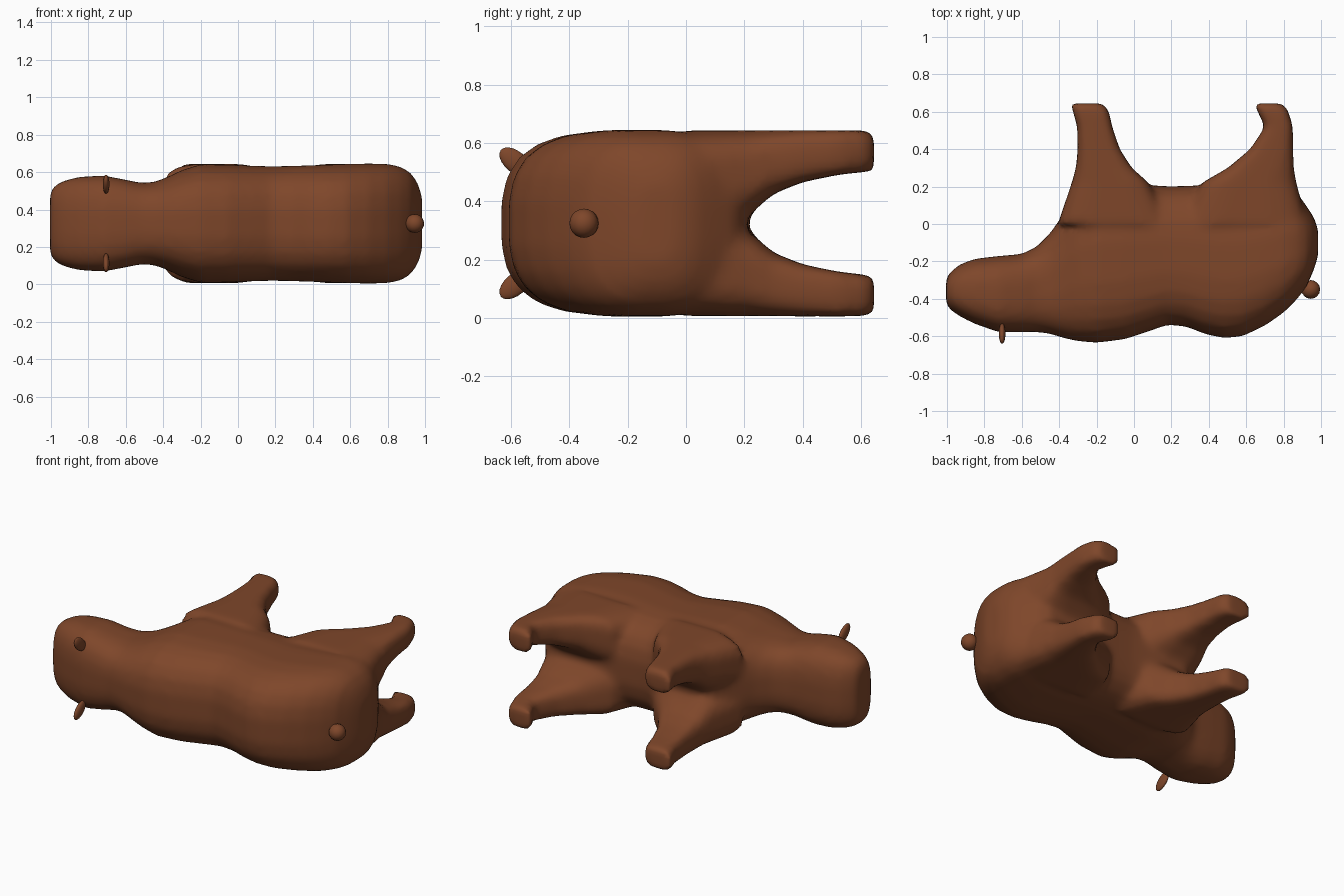
import bpy, bmesh
from math import cos, sin, pi, radians, copysign

if "Cube" in bpy.data.objects:
    bpy.data.objects.remove(bpy.data.objects["Cube"])

ZC = 0.325  # mid plane of the animal lying on its side
fur = bpy.data.materials.new("brown_fur")
fur.diffuse_color = (0.21, 0.062, 0.023, 1)
fur.use_nodes = True
fur.node_tree.nodes["Principled BSDF"].inputs["Base Color"].default_value = fur.diffuse_color


def ring(n, e):
    """Unit superellipse points."""
    f = lambda v: copysign(abs(v) ** (2 / e), v)
    return [(f(cos(2 * pi * (i + .5) / n)), f(sin(2 * pi * (i + .5) / n))) for i in range(n)]


def loft(bm, rings):
    rows = [[bm.verts.new(p) for p in r] for r in rings]
    n = len(rows[0])
    for a, b in zip(rows, rows[1:]):
        for i in range(n):
            bm.faces.new((a[i], a[(i + 1) % n], b[(i + 1) % n], b[i]))
    bm.faces.new(rows[0])
    bm.faces.new(rows[-1])


# Torso and head sections: x, back edge y, belly edge y, half width in z
torso = [
    (-1.005, -.43, -.29, .165), (-.98, -.46, -.255, .205), (-.93, -.495, -.215, .23),
    (-.85, -.535, -.185, .25), (-.72, -.58, -.17, .258), (-.6, -.58, -.16, .235),
    (-.52, -.578, -.12, .218), (-.45, -.587, -.05, .222), (-.38, -.61, .05, .248),
    (-.3, -.628, .17, .287), (-.2, -.637, .22, .318), (-.05, -.618, .22, .316),
    (.08, -.575, .21, .31), (.18, -.54, .203, .307), (.28, -.55, .205, .309),
    (.38, -.59, .21, .312), (.48, -.612, .21, .316), (.58, -.602, .21, .32),
    (.7, -.545, .21, .322), (.8, -.475, .21, .32), (.87, -.405, .17, .305),
    (.92, -.34, .10, .275), (.96, -.25, .04, .22), (.985, -.17, -.03, .14)]
# Leg sections: y, x min, x max, inner z offset, outer z offset
front_leg = [(.645, -.338, -.17, .178, .308), (.61, -.33, -.135, .175, .32),
             (.52, -.305, -.115, .165, .32), (.4, -.302, -.075, .14, .32),
             (.3, -.312, -.01, .1, .32), (.22, -.335, .08, .03, .32), (0, -.41, .2, -.02, .32)]
back_leg = [(.645, .64, .79, .178, .308), (.61, .655, .825, .175, .32),
            (.52, .7, .85, .165, .32), (.4, .62, .852, .14, .32),
            (.3, .5, .855, .1, .32), (.22, .36, .87, .03, .32), (0, .25, .93, -.02, .32)]

bm = bmesh.new()
loft(bm, [[(x, (y0 + y1) / 2 + (y1 - y0) / 2 * u, ZC + w * v) for u, v in ring(24, 2.9)]
          for x, y0, y1, w in torso])
for leg in (front_leg, back_leg):
    for s in (-1, 1):
        loft(bm, [[((a + b) / 2 + (b - a) / 2 * u, y, ZC + s * ((i + o) / 2 + (o - i) / 2 * v))
                   for u, v in ring(16, 3.6)] for y, a, b, i, o in leg])
bmesh.ops.recalc_face_normals(bm, faces=bm.faces)
mesh = bpy.data.meshes.new("body")
bm.to_mesh(mesh)
bm.free()
body = bpy.data.objects.new("body", mesh)
bpy.context.collection.objects.link(body)
mesh.materials.append(fur)

# Fuse the legs into the torso and soften the joins
rm = body.modifiers.new("fuse", 'REMESH')
rm.mode, rm.voxel_size, rm.use_smooth_shade = 'VOXEL', 0.022, True
sm = body.modifiers.new("soften", 'SMOOTH')
sm.factor, sm.iterations = 0.5, 6


def ball(name, loc, scale, rot=(0, 0, 0)):
    bpy.ops.mesh.primitive_uv_sphere_add(segments=16, ring_count=10, radius=1, location=loc, rotation=rot)
    ob = bpy.context.object
    ob.name, ob.scale = name, scale
    ob.data.materials.append(fur)
    bpy.ops.object.shade_smooth()


# Small flat ears and a round tail
for name, s in (("left_ear", -1), ("right_ear", 1)):
    ball(name, (-.705, -.585, ZC + s * .21), (.018, .037, .065), (radians(s * 50), 0, 0))
ball("tail", (.945, -.35, ZC), (.05, .05, .05))
